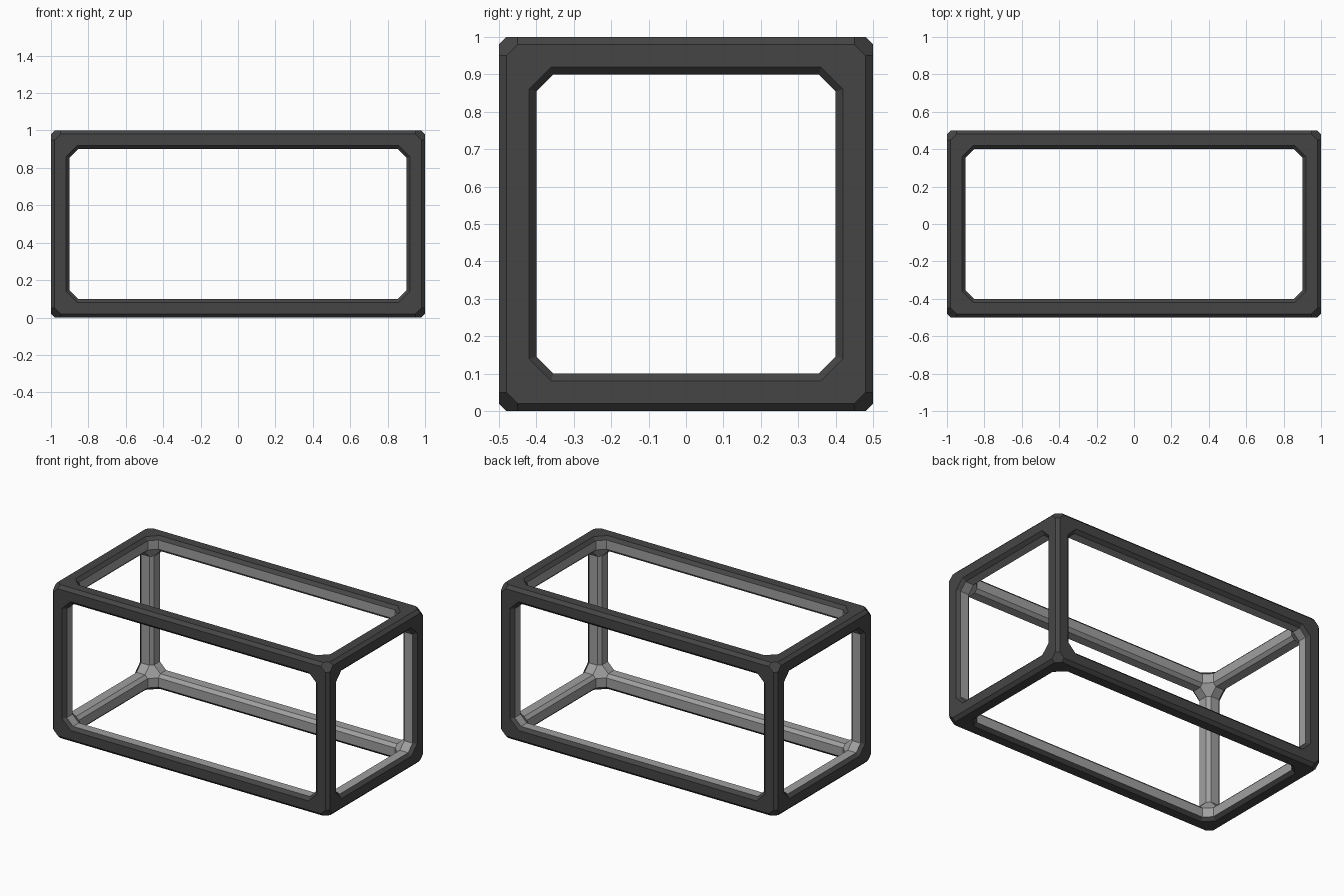
import bpy, bmesh
from itertools import product

if "Cube" in bpy.data.objects:
    bpy.data.objects.remove(bpy.data.objects["Cube"])

HALF = (1.0, 0.5, 0.5)          # half size of the box frame
SIGNS = list(product((-1, 1), repeat=3))
bm = bmesh.new()


def corner_points(values):
    """Place one depth triple, in all axis orders, at each of the 8 box corners."""
    pts = {}
    for s in SIGNS:
        for order in ((0, 1, 2), (0, 2, 1), (1, 2, 0), (2, 1, 0), (2, 0, 1), (1, 0, 2)):
            co = [s[a] * (HALF[a] - values[order[a]]) for a in range(3)]
            co[2] += HALF[2]
            pts[s, order] = bm.verts.new(co)
    return pts


def ring(pts, axis, side):
    """The octagon of points lying on one side of the box."""
    u, v = (axis + 1) % 3, (axis + 2) % 3
    out = []
    for su, sv, first in ((1, 1, u), (-1, 1, v), (-1, -1, u), (1, -1, v)):
        s, a, b = [0] * 3, [0] * 3, [0] * 3
        s[axis], s[u], s[v] = side, su, sv
        other = v if first == u else u
        a[first], a[other] = 1, 2
        b[first], b[other] = 2, 1
        out += [pts[tuple(s), tuple(a)], pts[tuple(s), tuple(b)]]
    return out


def chamfers(pts, mat):
    """Flat strips along the 12 bars and a hexagon at each corner."""
    for s in SIGNS:
        bm.faces.new([p for (c, _), p in pts.items() if c == s]).material_index = mat
    for axis in range(3):
        u, v = (axis + 1) % 3, (axis + 2) % 3
        a, b = [2] * 3, [2] * 3
        a[u], a[v], b[u], b[v] = 0, 1, 1, 0
        a, b = tuple(a), tuple(b)
        for s in SIGNS:
            if s[axis] == 1:
                t = tuple(-c if i == axis else c for i, c in enumerate(s))
                bm.faces.new((pts[s, a], pts[s, b], pts[t, b], pts[t, a])).material_index = mat


# Outer edge, window lip, window wall and inner edge
levels = [corner_points(v) for v in
          ((0, .02, .05), (0, .08, .14), (.02, .10, .145), (.08, .10, .145))]
chamfers(levels[0], 0)
chamfers(levels[3], 1)
for axis, side in product(range(3), (-1, 1)):
    rings = [ring(p, axis, side) for p in levels]
    for mat, lo, hi in zip((0, 0, 1), rings, rings[1:]):
        for i in range(8):
            j = (i + 1) % 8
            bm.faces.new((lo[i], lo[j], hi[j], hi[i])).material_index = mat

bmesh.ops.recalc_face_normals(bm, faces=bm.faces)
mesh = bpy.data.meshes.new("box_frame")
bm.to_mesh(mesh)
bm.free()

# Dark outside, lighter inside
for name, g in (("dark_outside", 0.06), ("grey_inside", 0.35)):
    m = bpy.data.materials.new(name)
    m.diffuse_color = (g, g, g, 1)
    m.use_nodes = True
    m.node_tree.nodes["Principled BSDF"].inputs["Base Color"].default_value = m.diffuse_color
    mesh.materials.append(m)
bpy.context.collection.objects.link(bpy.data.objects.new("box_frame", mesh))
